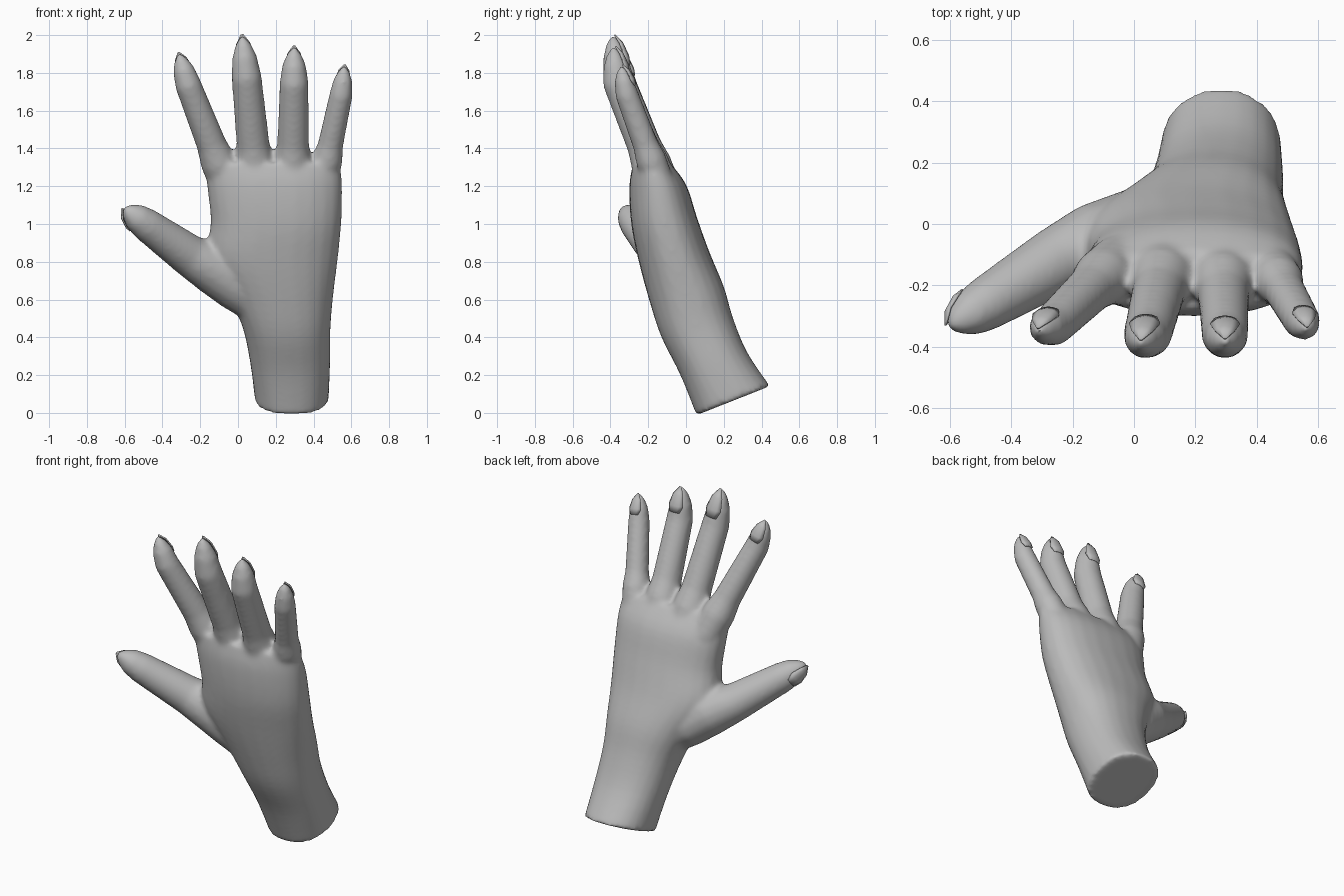
import bpy, bmesh, math
from mathutils import Vector

if "Cube" in bpy.data.objects:
    bpy.data.objects.remove(bpy.data.objects["Cube"])

skin = bpy.data.materials.new("plain grey")
skin.diffuse_color = (0.5, 0.5, 0.5, 1)
skin.use_nodes = True
skin.node_tree.nodes["Principled BSDF"].inputs["Base Color"].default_value = skin.diffuse_color


def finish(bm, name):
    bmesh.ops.recalc_face_normals(bm, faces=bm.faces[:])
    mesh = bpy.data.meshes.new(name)
    bm.to_mesh(mesh)
    bm.free()
    mesh.materials.append(skin)
    ob = bpy.data.objects.new(name, mesh)
    bpy.context.collection.objects.link(ob)
    bpy.ops.object.select_all(action='DESELECT')
    bpy.context.view_layer.objects.active = ob
    ob.select_set(True)
    return ob


def loft(bm, rings):
    """Closed tube through rings of points."""
    rows = [[bm.verts.new(p) for p in r] for r in rings]
    n = len(rows[0])
    for a, b in zip(rows, rows[1:]):
        for i in range(n):
            j = (i + 1) % n
            bm.faces.new((a[i], a[j], b[j], b[i]))
    bm.faces.new(rows[0][::-1])
    bm.faces.new(rows[-1])


def power(v, p):
    return math.copysign(abs(v) ** p, v)


def spline(rows, steps):
    """Smooth curve through rows of values."""
    out = []
    last = len(rows) - 1
    for i in range(last):
        quad = zip(rows[max(i - 1, 0)], rows[i], rows[i + 1], rows[min(i + 2, last)])
        quad = list(quad)
        for k in range(steps):
            t = k / steps
            out.append([b + .5 * t * (c - a + t * (2 * a - 5 * b + 4 * c - d
                        + t * (3 * (b - c) + d - a))) for a, b, c, d in quad])
    return out + [list(rows[-1])]


def frames(path, back):
    """Centre, side axis, back axis and radius for each path point."""
    out = []
    for i, (c, r) in enumerate(path):
        d = path[min(i + 1, len(path) - 1)][0] - path[max(i - 1, 0)][0]
        d.normalize()
        n = Vector(back)
        n = (n - d * n.dot(d)).normalized()
        out.append((c, d.cross(n), n, r))
    return out


def around(frame, ang, grow=1.0):
    c, s, n, r = frame
    return c + (s * math.sin(ang) + n * math.cos(ang)) * r * grow


def digit(base, pad, tip, r0, r1):
    """Path from the knuckle to the pad, then tapering to a pointed tip."""
    a, b, t = Vector(base), Vector(pad), Vector(tip)
    path = [(a.lerp(b, f), r0 + (r1 - r0) * f) for f in (0, .5, 1)]
    return path + [(b.lerp(t, f), r1 * k) for f, k in ((.47, .83), (.78, .52), (1, .12))]


# Forearm and palm: front y, z, back y, z, left x, right x
PALM = [
    (.055, -.012, .445, .142, .09, .48),
    (-.03, .20, .325, .32, .065, .488),
    (-.13, .40, .25, .50, .025, .49),
    (-.19, .58, .20, .67, -.05, .505),
    (-.25, .80, .125, .85, -.16, .53),
    (-.29, 1.0, .06, 1.03, -.145, .548),
    (-.30, 1.2, .00, 1.21, -.165, .552),
    (-.28, 1.32, -.09, 1.33, -.175, .54),
]
# Fingers: knuckle, pad, tip, knuckle radius, pad radius
FINGERS = [
    ((-.14, -.21, 1.42), (-.265, -.33, 1.74), (-.314, -.35, 1.905), .08, .07),
    ((.08, -.22, 1.42), (.045, -.36, 1.78), (.022, -.39, 2.0), .088, .08),
    ((.292, -.23, 1.42), (.297, -.365, 1.75), (.297, -.385, 1.94), .085, .077),
    ((.49, -.215, 1.42), (.547, -.315, 1.69), (.565, -.345, 1.84), .068, .062),
]

bm = bmesh.new()
rings = []
for fy, fz, by, bz, x0, x1 in spline(PALM, 4):
    ring = []
    for i in range(24):
        t = math.tau * i / 24
        c, s = power(math.cos(t), .88), power(math.sin(t), .88)
        ring.append(((x0 + x1) / 2 + (x1 - x0) / 2 * c,
                     (fy + by) / 2 + (by - fy) / 2 * s,
                     (fz + bz) / 2 + (bz - fz) / 2 * s))
    rings.append(ring)
loft(bm, rings)

# Fingers rooted inside the palm, and the thumb rising from its fleshy base
digits = []
for f in FINGERS:
    path = digit(*f)
    root = path[0][0] * 1.7 - path[2][0] * .7
    web = path[0][0].lerp(root, .4)
    digits.append(([(root, f[3] * 1.15), (web, f[3] * 1.2)] + path, (0, 1, .2)))
thumb_base = [(Vector((.12, -.01, .58)), .12), (Vector((0, -.03, .68)), .145),
              (Vector((-.13, -.07, .765)), .138)]
thumb = digit((-.26, -.125, .835), (-.49, -.265, 1.0), (-.605, -.335, 1.085), .112, .088)
digits.append((thumb_base + thumb, (-.8, .5, -.3)))

nails = bmesh.new()
for path, back in digits:
    fr = frames(path, back)
    loft(bm, [[around(f, math.tau * i / 16) for i in range(16)] for f in fr])
    # Pointed nail hugging the back of the tip
    p, q = fr[-4], fr[-3]
    root = tuple((u + v) / 2 for u, v in zip(p, q))
    rows = []
    for f, half, g in ((root, .5, .98), (q, .8, 1.04), (fr[-2], .8, 1.15), (fr[-1], .4, 1.3)):
        rows.append([nails.verts.new(around(f, half * k, g)) for k in (-1, -.5, 0, .5, 1)])
    for a, b in zip(rows, rows[1:]):
        for i in range(4):
            nails.faces.new((a[i], a[i + 1], b[i + 1], b[i]))

# Fuse palm and digits into one soft skin
hand = finish(bm, "hand")
m = hand.modifiers.new("fuse", 'REMESH')
m.mode, m.voxel_size = 'VOXEL', .014
m = hand.modifiers.new("soften", 'SMOOTH')
m.factor, m.iterations = .5, 10
for m in list(hand.modifiers):
    bpy.ops.object.modifier_apply(modifier=m.name)
bpy.ops.object.shade_smooth_by_angle(angle=math.radians(60))

# Nail plates
plate = finish(nails, "fingernails")
m = plate.modifiers.new("thickness", 'SOLIDIFY')
m.thickness, m.offset = .008, 0
bpy.ops.object.shade_smooth_by_angle(angle=math.radians(40))
